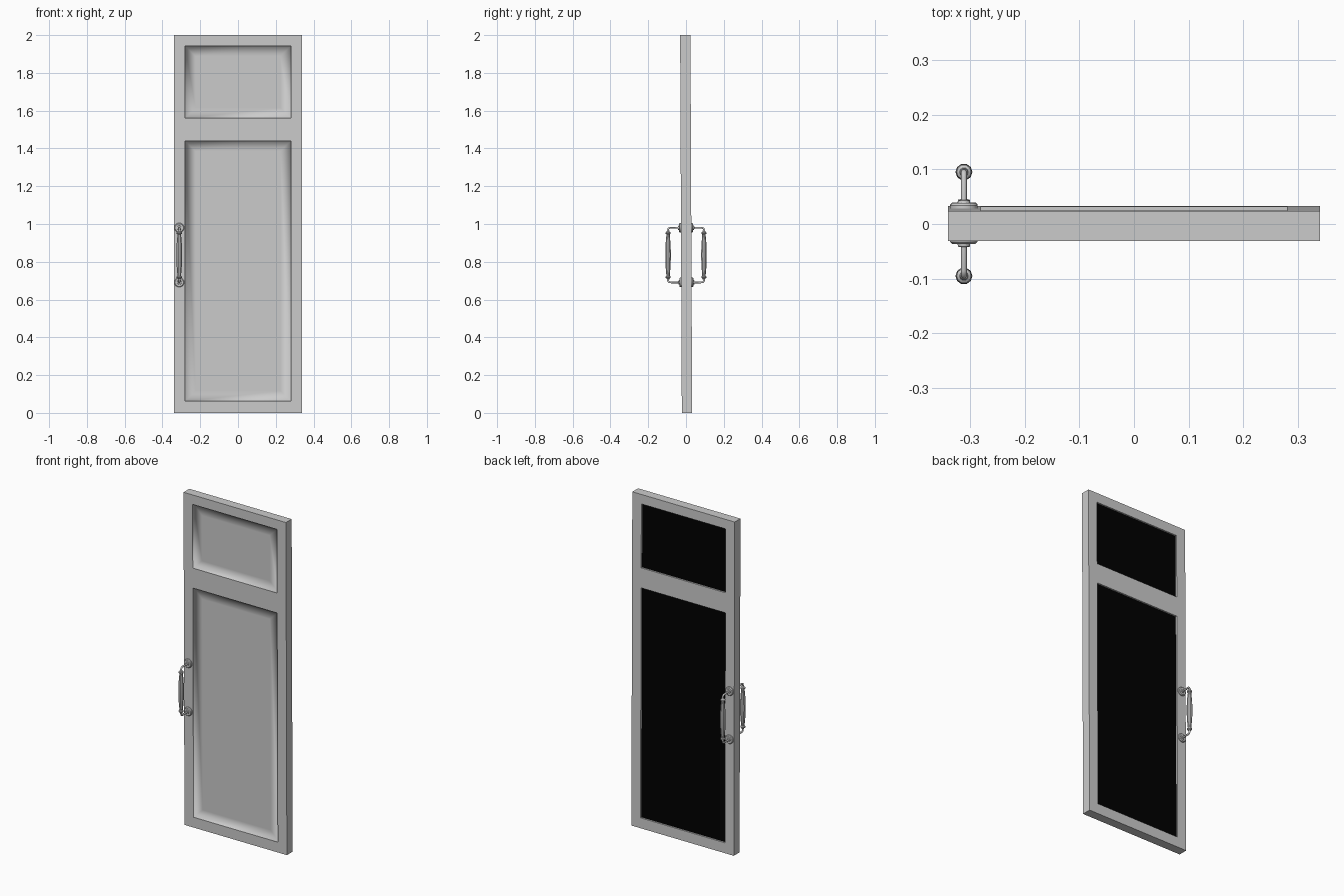
import bpy, bmesh, math
from mathutils import Matrix

if "Cube" in bpy.data.objects:
    bpy.data.objects.remove(bpy.data.objects["Cube"])

HALF, RECESS = 0.0273, 0.010
XS = [-0.34, -0.28, 0.28, 0.34]
ZS = [0, 0.062, 1.44, 1.56, 1.943, 2.0]


def lean(z):
    # the slab leans very slightly towards the front at the top
    return 0.0052 - 0.0045 * z


def finish(bm, name):
    me = bpy.data.meshes.new(name)
    bm.to_mesh(me)
    bm.free()
    ob = bpy.data.objects.new(name, me)
    bpy.context.collection.objects.link(ob)
    return ob


def smooth(ob, deg):
    bpy.ops.object.select_all(action='DESELECT')
    ob.select_set(True)
    bpy.context.view_layer.objects.active = ob
    bpy.ops.object.shade_smooth_by_angle(angle=math.radians(deg))


# Door slab: gridded front and back, recessed panels in two cells of each side
def door():
    bm = bmesh.new()
    cache = {}

    def v(x, y, z):
        key = (round(x, 4), round(y, 4), round(z, 4))
        if key not in cache:
            cache[key] = bm.verts.new((x, y + lean(z), z))
        return cache[key]

    for s in (-1, 1):
        for i in range(3):
            for j in range(5):
                x0, x1, z0, z1 = XS[i], XS[i + 1], ZS[j], ZS[j + 1]
                rim = [(x0, z0), (x1, z0), (x1, z1), (x0, z1)]
                outer = [v(x, s * HALF, z) for x, z in rim]
                if i != 1 or j not in (1, 3):
                    bm.faces.new(outer)
                    continue
                m = 0.055 if s < 0 else 0.0
                y = s * (HALF - RECESS)
                floor = [v(x, y, z) for x, z in rim]
                inner = floor
                if m:
                    inner = [v(x, y, z) for x, z in [
                        (x0 + m, z0 + m), (x1 - m, z0 + m), (x1 - m, z1 - m), (x0 + m, z1 - m)]]
                loops = [outer, floor, inner] if m else [outer, floor]
                for a, b in zip(loops, loops[1:]):
                    for k in range(4):
                        n = (k + 1) % 4
                        bm.faces.new((a[k], a[n], b[n], b[k])).smooth = s < 0
                f = bm.faces.new(inner)
                f.smooth = s < 0
                f.material_index = 1 if s > 0 else 0
                # crisp front rim, and crisp edge next to the middle rail
                if s < 0:
                    for k in range(4):
                        bm.edges.get((outer[k], outer[(k + 1) % 4])).smooth = False
                    a, b = (2, 3) if j == 1 else (0, 1)
                    bm.edges.get((floor[a], floor[b])).smooth = False
    # outer edges of the slab
    for x in (XS[0], XS[-1]):
        for z0, z1 in zip(ZS, ZS[1:]):
            bm.faces.new((v(x, -HALF, z0), v(x, HALF, z0), v(x, HALF, z1), v(x, -HALF, z1)))
    for z in (ZS[0], ZS[-1]):
        for x0, x1 in zip(XS, XS[1:]):
            bm.faces.new((v(x0, -HALF, z), v(x1, -HALF, z), v(x1, HALF, z), v(x0, HALF, z)))
    bmesh.ops.recalc_face_normals(bm, faces=bm.faces)
    ob = finish(bm, "door_slab")
    frame = bpy.data.materials.new("frame_grey")
    frame.diffuse_color = (0.8, 0.8, 0.8, 1)
    frame.use_nodes = True
    frame.node_tree.nodes["Principled BSDF"].inputs["Base Color"].default_value = frame.diffuse_color
    back = bpy.data.materials.new("back_panel_black")
    back.diffuse_color = (0.0, 0.0, 0.0, 1)
    back.use_nodes = True
    back.node_tree.nodes["Principled BSDF"].inputs["Base Color"].default_value = back.diffuse_color
    ob.data.materials.append(frame)
    ob.data.materials.append(back)


# Turned part from (radius, height) pairs around z
def lathe(name, profile, sides, matrix):
    bm = bmesh.new()
    rings = [[bm.verts.new((r * math.cos(2 * math.pi * k / sides),
                            r * math.sin(2 * math.pi * k / sides), h))
              for k in range(sides)] for r, h in profile]
    for a, b in zip(rings, rings[1:]):
        for k in range(sides):
            n = (k + 1) % sides
            bm.faces.new((a[k], a[n], b[n], b[k]))
    bm.faces.new(rings[0][::-1])
    bm.faces.new(rings[-1])
    bm.transform(matrix)
    bmesh.ops.recalc_face_normals(bm, faces=bm.faces)
    ob = finish(bm, name)
    smooth(ob, 35)


# Bent arm from the plate out to the grip
def arm(name, pts):
    cu = bpy.data.curves.new(name, 'CURVE')
    cu.dimensions = '3D'
    cu.bevel_depth = 0.0055
    cu.bevel_resolution = 1
    cu.use_fill_caps = True
    sp = cu.splines.new('POLY')
    sp.points.add(len(pts) - 1)
    for p, co in zip(sp.points, pts):
        p.co = (*co, 1)
    ob = bpy.data.objects.new(name, cu)
    bpy.context.collection.objects.link(ob)


door()
HX, HY, MID, REACH = -0.311, 0.095, 0.8355, 0.1445
half_grip = [(0.0155, 0), (0.0148, 0.04), (0.0125, 0.075), (0.0095, 0.105), (0.0095, 0.110),
             (0.0135, 0.113), (0.0135, 0.120), (0.008, 0.124), (0.0065, 0.130)]
grip = [(r, -h) for r, h in half_grip[:0:-1]] + half_grip
plate = [(0.026, 0), (0.026, 0.007), (0.022, 0.011), (0.012, 0.011), (0.011, 0.016), (0.006, 0.017)]

# One pull handle on each side of the door
for s, side in ((-1, "front"), (1, "back")):
    lathe(side + "_grip", grip, 10, Matrix.Translation((HX, s * HY, MID)))
    for t, end in ((1, "upper"), (-1, "lower")):
        z = MID + t * REACH
        y0 = s * (HALF - 0.001) + lean(z)
        lathe(f"{side}_{end}_plate", plate, 12,
              Matrix.Translation((HX, y0, z)) @ Matrix.Rotation(-s * math.pi / 2, 4, 'X')
              @ Matrix.Rotation(math.pi / 12, 4, 'Z'))
        arm(f"{side}_{end}_arm", [(HX, y0, z), (HX, s * (HY - 0.010), z),
                                  (HX, s * (HY - 0.003), z - t * 0.003),
                                  (HX, s * HY, z - t * 0.010), (HX, s * HY, z - t * 0.022)])
